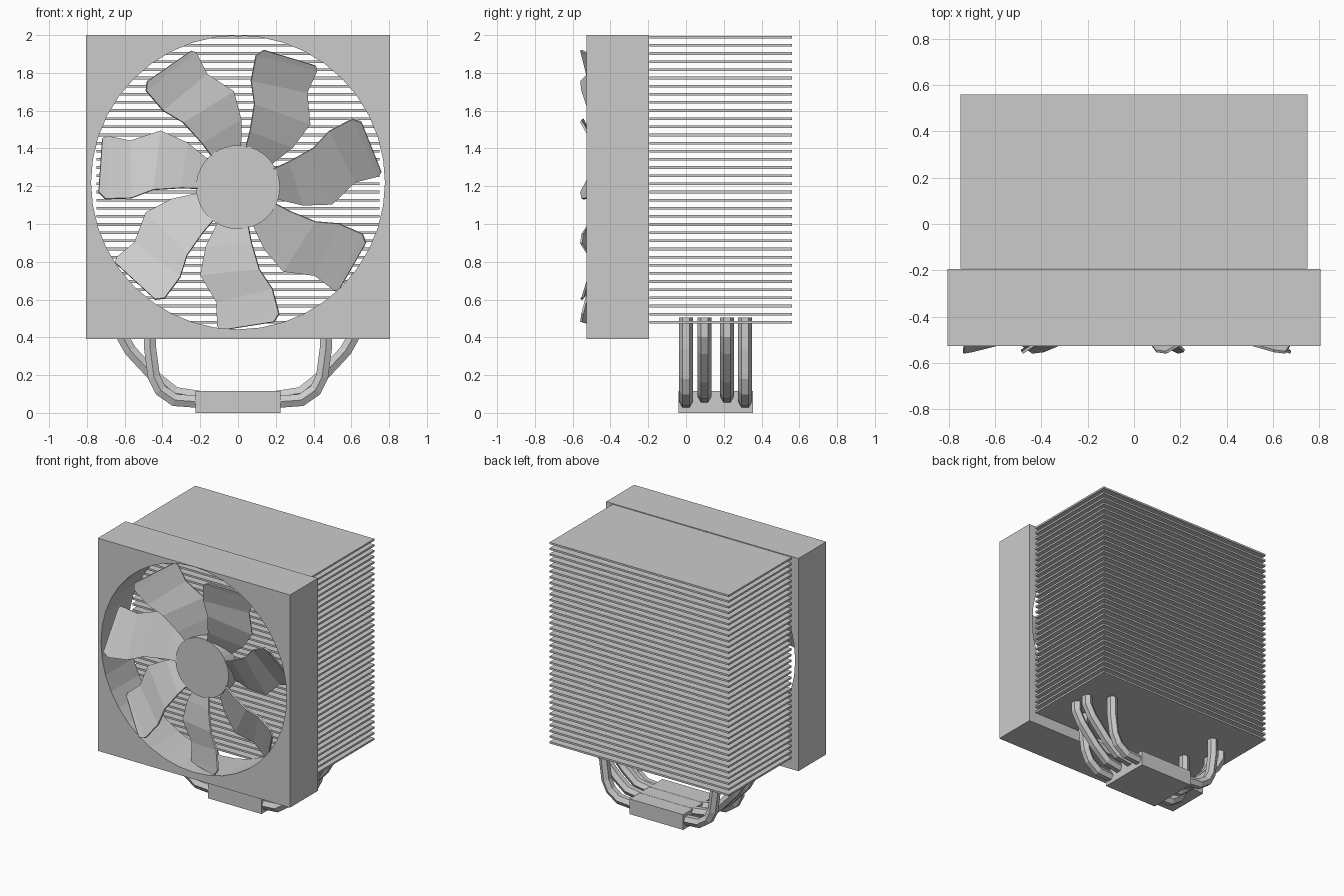
import bpy, bmesh, math
from mathutils import Vector

if "Cube" in bpy.data.objects:
    bpy.data.objects.remove(bpy.data.objects["Cube"])

FAN_Z = 1.195


def make_object(name, bm):
    bmesh.ops.recalc_face_normals(bm, faces=bm.faces)
    mesh = bpy.data.meshes.new(name)
    bm.to_mesh(mesh)
    bm.free()
    ob = bpy.data.objects.new(name, mesh)
    bpy.context.collection.objects.link(ob)
    return ob


def box(name, x0, x1, y0, y1, z0, z1):
    bm = bmesh.new()
    bmesh.ops.create_cube(bm, size=1)
    for v in bm.verts:
        v.co = ((x0 + x1) / 2 + v.co.x * (x1 - x0),
                (y0 + y1) / 2 + v.co.y * (y1 - y0),
                (z0 + z1) / 2 + v.co.z * (z1 - z0))
    return make_object(name, bm)


def disc(name, radius, y0, y1, z, sides):
    # cylinder with its axis along y
    bpy.ops.mesh.primitive_cylinder_add(vertices=sides, radius=radius, depth=y1 - y0,
                                        location=(0, (y0 + y1) / 2, z),
                                        rotation=(math.pi / 2, 0, 0))
    ob = bpy.context.object
    ob.name = name
    return ob


def pipe(name, half_path, y, radius=0.037, sides=6):
    # sweep a hexagon along a path in the xz plane, mirrored about x = 0
    path = [Vector((x, 0, z)) for x, z in half_path]
    path += [Vector((-p.x, 0, p.z)) for p in reversed(path)]
    bm = bmesh.new()
    rings = []
    for i, p in enumerate(path):
        d_in = (p - path[max(i - 1, 0)]).normalized()
        d_out = (path[min(i + 1, len(path) - 1)] - p).normalized()
        tangent = (d_in + d_out).normalized()
        normal = Vector((-tangent.z, 0, tangent.x))
        ref = d_out if d_out.length else d_in
        miter = 1 / max(tangent.dot(ref), 0.5)
        ring = []
        for k in range(sides):
            a = math.pi / 2 + 2 * math.pi * k / sides
            co = p + normal * radius * miter * math.cos(a)
            co.y = y + radius * math.sin(a)
            ring.append(bm.verts.new(co))
        rings.append(ring)
    for a, b in zip(rings, rings[1:]):
        for k in range(sides):
            j = (k + 1) % sides
            bm.faces.new((a[k], a[j], b[j], b[k]))
    bm.faces.new(rings[0])
    bm.faces.new(rings[-1])
    return make_object(name, bm)


# Fan frame with a round bore
frame = box("fan_frame", -0.805, 0.805, -0.528, -0.195, 0.39, 2.0)
cutter = disc("bore_cutter", 0.778, -0.7, 0.0, 1.22, 40)
cutter.hide_render = True
cutter.hide_set(True)
cut = frame.modifiers.new("bore", 'BOOLEAN')
cut.operation = 'DIFFERENCE'
cut.solver = 'EXACT'
cut.object = cutter

# Fan hub
disc("fan_hub", 0.222, -0.43, -0.325, FAN_Z, 40)

# Seven swept, pitched blades
leading = [(.19, .1), (.27, .135), (.398, .207), (.483, .297), (.605, .361), (.653, .345)]
trailing = [(.2, -.06), (.345, -.095), (.499, -.09), (.62, .027), (.743, .058), (.759, .08)]


def blade_point(x, z, angle, y_root, y_tip):
    t = min(max((math.hypot(x, z) - 0.21) / 0.52, 0), 1)
    c, s = math.cos(angle), math.sin(angle)
    return (x * c - z * s, y_root + (y_tip - y_root) * t, FAN_Z + x * s + z * c)


for n in range(7):
    ang = 2 * math.pi * n / 7
    bm = bmesh.new()
    lead = [bm.verts.new(blade_point(x, z, ang, -0.425, -0.555)) for x, z in leading]
    trail = [bm.verts.new(blade_point(x, z, ang, -0.335, -0.40)) for x, z in trailing]
    for i in range(len(lead) - 1):
        bm.faces.new((lead[i], trail[i], trail[i + 1], lead[i + 1]))
    blade = make_object(f"fan_blade_{n + 1}", bm)
    solid = blade.modifiers.new("thickness", 'SOLIDIFY')
    solid.thickness = 0.012
    solid.offset = 0

# Stack of cooling fins
fin = box("cooling_fins", -0.75, 0.75, -0.193, 0.56, 0.473, 0.487)
stack = fin.modifiers.new("stack", 'ARRAY')
stack.count = 36
stack.use_relative_offset = False
stack.use_constant_offset = True
stack.constant_offset_displace = (0, 0, 0.0431)

# Contact base
box("contact_base", -0.225, 0.225, -0.04, 0.355, 0, 0.115)

# Heat pipes: the inner pair flares out, the outer pair rises straight
flared = [(.615, .505), (.615, .41), (.57, .33), (.435, .185), (.335, .105), (.2, .084)]
upright = [(.465, .505), (.465, .34), (.445, .19), (.41, .12), (.335, .068), (.2, .058)]
for i, (path, y) in enumerate([(upright, 0.0), (flared, 0.098), (flared, 0.217), (upright, 0.313)]):
    pipe(f"heat_pipe_{i + 1}", path, y)
